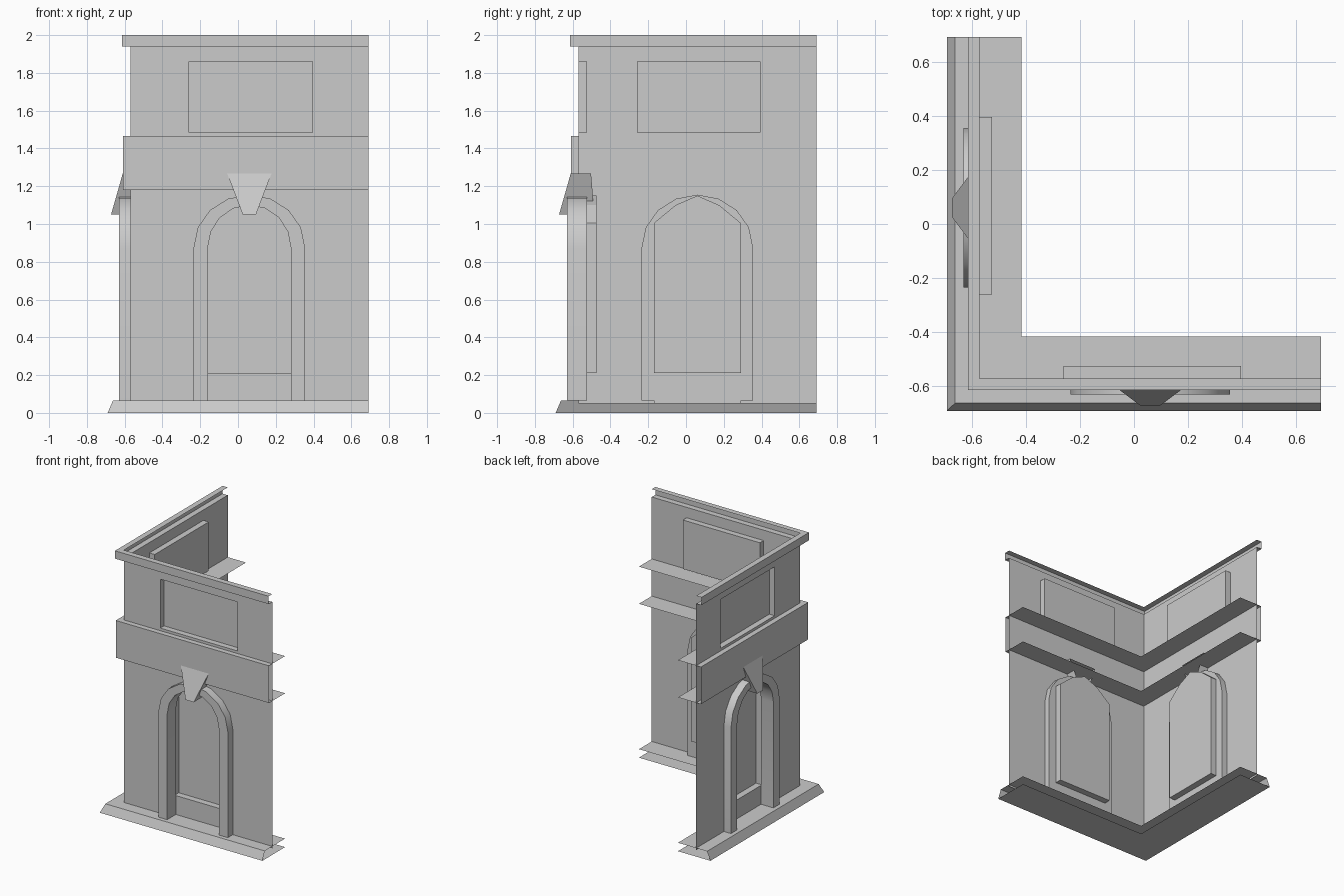
import bpy
import bmesh
from math import pi, cos, sin

if "Cube" in bpy.data.objects:
    bpy.data.objects.remove(bpy.data.objects["Cube"])

stone = bpy.data.materials.new("grey_stone")
GREY = (0.6, 0.6, 0.6, 1)
stone.use_nodes = True
stone.diffuse_color = GREY
stone.node_tree.nodes["Principled BSDF"].inputs["Base Color"].default_value = GREY

END = 0.69      # free end of each wing
WALL = -0.57    # wall plane
BACK = -0.525   # depth of window panel and door frame
MID = 0.06      # door centre


def finish(bm, name, side):
    """Make one object; the side wing is the front wing with x and y swapped."""
    bmesh.ops.remove_doubles(bm, verts=bm.verts, dist=0.0005)
    if side:
        for v in bm.verts:
            v.co.x, v.co.y = v.co.y, v.co.x
        bmesh.ops.reverse_faces(bm, faces=bm.faces)
    wing = "side_" if side else "front_"
    mesh = bpy.data.meshes.new(wing + name)
    bm.to_mesh(mesh)
    bm.free()
    mesh.materials.append(stone)
    ob = bpy.data.objects.new(wing + name, mesh)
    bpy.context.collection.objects.link(ob)
    return ob


def loft(rows, closed=False, cap=False, flip=False):
    """Skin consecutive rows of points; cap closes the last row."""
    bm = bmesh.new()
    vs = [[bm.verts.new(p) for p in row] for row in rows]
    n = len(rows[0])
    for a, b in zip(vs, vs[1:]):
        for i in range(n if closed else n - 1):
            j = (i + 1) % n
            bm.faces.new((a[i], a[j], b[j], b[i]))
    if cap:
        bm.faces.new(vs[-1])
    if flip:
        bmesh.ops.reverse_faces(bm, faces=bm.faces)
    return bm


def moulding(profile):
    """Run a (y, z) profile along the wing, mitred at the corner."""
    return loft([[(y, y, z) for y, z in profile],
                 [(END, y, z) for y, z in profile]], flip=True)


def arch(half, rise, foot):
    """Door outline (x, z) from left foot over the arch to right foot."""
    top = [(MID - half * cos(k * pi / 8), 0.875 + rise * sin(k * pi / 8))
           for k in range(9)]
    return [(MID - half, foot)] + top + [(MID + half, foot)]


def at(outline, y):
    return [(x, y, z) for x, z in outline]


def wall(window):
    """Flat wall with a door notch and a window hole."""
    bm = bmesh.new()
    outline = [(WALL, 0.05)] + arch(0.22, 0.225, 0.05) + [
        (END, 0.05), (END, 1.94), (WALL, 1.94)]
    edges = []
    for loop in (outline, window):
        vs = [bm.verts.new(p) for p in at(loop, WALL)]
        edges += [bm.edges.new((v, vs[(i + 1) % len(vs)]))
                  for i, v in enumerate(vs)]
    bmesh.ops.triangle_fill(bm, edges=edges, use_beauty=True,
                            normal=(0, -1, 0))
    for f in bm.faces:
        if f.normal.y > 0:
            f.normal_flip()
    return bm


for side in (False, True):
    # Wall and its sunken window panel
    window = [(-0.26, 1.485), (0.395, 1.485), (0.395, 1.86), (-0.26, 1.86)]
    finish(wall(window), "wall", side)
    finish(loft([at(window, WALL), at(window, BACK)], True, True),
           "window_panel", side)

    # Mouldings: plinth, belt course, cornice
    finish(moulding([(-0.415, 0), (-0.69, 0), (-0.662, 0.065),
                     (-0.415, 0.065)]), "plinth", side)
    finish(moulding([(-0.415, 1.18), (-0.61, 1.18), (-0.61, 1.465),
                     (-0.415, 1.465)]), "belt_course", side)
    finish(moulding([(WALL, 1.94), (-0.614, 1.94), (-0.614, 2),
                     (WALL, 2)]), "cornice", side)

    # Arched door frame, passing through the wall
    inner, outer = arch(0.22, 0.225, 0.065), arch(0.295, 0.28, 0.065)
    rows = [[(a, -0.63, b), (c, -0.63, d), (c, BACK, d), (a, BACK, b)]
            for (a, b), (c, d) in zip(inner, outer)]
    frame = loft(rows, closed=True)
    bmesh.ops.recalc_face_normals(frame, faces=frame.faces)
    ob = finish(frame, "door_frame", side)
    bpy.ops.object.select_all(action='DESELECT')
    ob.select_set(True)
    bpy.context.view_layer.objects.active = ob
    bpy.ops.object.shade_smooth_by_angle(angle=pi / 6)

    # Recessed door niche with a pointed head, and the apron under its sill
    half = 0.23
    niche = [(MID - half, 0.21), (MID + half, 0.21), (MID + half, 1.005),
             (MID + half / 2, 1.1), (MID, 1.15), (MID - half / 2, 1.1),
             (MID - half, 1.005)]
    finish(loft([at(niche, BACK), at(niche, -0.475)], True, True),
           "door_niche", side)
    finish(loft([[(MID - half, BACK, z), (MID + half, BACK, z)]
                 for z in (0.05, 0.21)]), "door_apron", side)

    # Keystone: leaning wedge, open at the back
    def wedge(top_y, low_y):
        return [(MID - 0.118, top_y, 1.268), (MID + 0.118, top_y, 1.268),
                (MID + 0.035, low_y, 1.05), (MID - 0.035, low_y, 1.05)]
    finish(loft([wedge(-0.503, -0.485), wedge(-0.61, -0.672)], True, True),
           "keystone", side)
